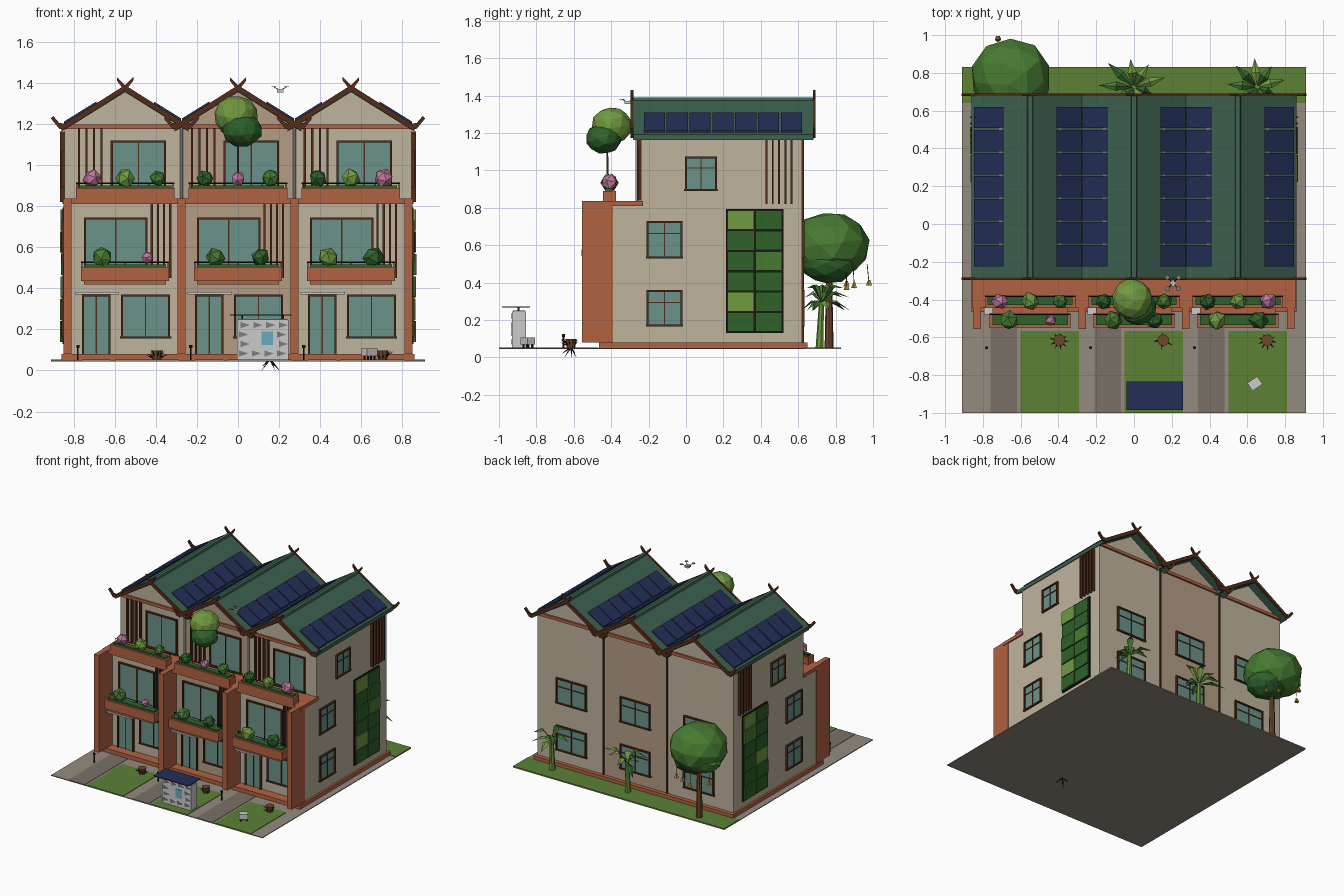
import bpy, bmesh, math, random
from mathutils import Vector, Matrix

if "Cube" in bpy.data.objects:
    bpy.data.objects.remove(bpy.data.objects["Cube"])
random.seed(4)

def mat(name, r, g, b):
    m = bpy.data.materials.new(name)
    m.diffuse_color = [(c / 255) ** 2.2 for c in (r, g, b)] + [1]
    m.use_nodes = True
    m.node_tree.nodes["Principled BSDF"].inputs["Base Color"].default_value = m.diffuse_color
    return m
WALL, WALL2 = mat("plaster", 190, 178, 156), mat("tan_plaster", 178, 156, 132)
TERRA, WOOD, DARK = mat("terracotta", 176, 98, 68), mat("wood", 84, 48, 32), mat("dark", 35, 30, 28)
GLASS, ROOF, SOLAR = mat("glass", 106, 146, 136), mat("roof_green", 64, 98, 80), mat("solar", 40, 50, 88)
PAVE, DRIVE, GRASS = mat("paving", 146, 138, 126), mat("drive", 120, 113, 104), mat("grass", 92, 128, 56)
LEAF, LIGHT, DEEP = mat("leaf", 72, 122, 52), mat("light_leaf", 112, 152, 66), mat("deep_leaf", 50, 98, 46)
PINK, WHITE, BARK = mat("blossom", 190, 118, 155), mat("pale_grey", 190, 190, 188), mat("bark", 112, 74, 48)
GREY, SCREEN, FRUIT = mat("grey", 125, 125, 128), mat("screen", 100, 170, 190), mat("fruit", 170, 140, 50)

def finish(name, bm, m):
    bmesh.ops.recalc_face_normals(bm, faces=bm.faces)
    me = bpy.data.meshes.new(name)
    bm.to_mesh(me); bm.free()
    ob = bpy.data.objects.new(name, me)
    bpy.context.collection.objects.link(ob)
    me.materials.append(m)
    return ob

def box(name, x0, x1, y0, y1, z0, z1, m, turn=0):
    bm = bmesh.new()
    M = (Matrix.Translation(((x0+x1)/2, (y0+y1)/2, (z0+z1)/2)) @ Matrix.Rotation(turn, 4, 'Z')
         @ Matrix.Diagonal((abs(x1-x0), abs(y1-y0), abs(z1-z0), 1)))
    bmesh.ops.create_cube(bm, size=1, matrix=M)
    return finish(name, bm, m)

def prism(name, pts, y0, y1, m):
    """Extrude an x-z outline along y."""
    bm = bmesh.new()
    f = bm.faces.new([bm.verts.new((x, y0, z)) for x, z in pts])
    r = bmesh.ops.extrude_face_region(bm, geom=[f])
    bmesh.ops.translate(bm, vec=(0, y1-y0, 0), verts=[v for v in r["geom"] if isinstance(v, bmesh.types.BMVert)])
    return finish(name, bm, m)

def ball(name, c, r, m, sub=1, squash=1.0, jitter=0.1):
    bm = bmesh.new()
    bmesh.ops.create_icosphere(bm, subdivisions=sub, radius=r)
    spin = Matrix.Rotation(random.uniform(0, 3), 3, (1, random.random(), random.random()))
    for v in bm.verts:
        p = spin @ v.co * random.uniform(1-jitter, 1+jitter)
        v.co = Vector((p.x, p.y, p.z*squash)) + Vector(c)
    return finish(name, bm, m)

def rod(name, a, b, r0, r1, m, n=8):
    a, b = Vector(a), Vector(b)
    d = b - a
    bm = bmesh.new()
    bmesh.ops.create_cone(bm, cap_ends=True, segments=n, radius1=r0, radius2=r1, depth=d.length,
        matrix=Matrix.Translation((a+b)/2) @ d.to_track_quat('Z', 'Y').to_matrix().to_4x4())
    return finish(name, bm, m)

def on_wall(name, face, u0, u1, z0, z1, d0, d1, m):
    """Box on a wall plane: face = (axis, plane, outward sign)."""
    ax, p, s = face
    a, b = sorted((p + s*d0, p + s*d1))
    return box(name, u0, u1, a, b, z0, z1, m) if ax == 'y' else box(name, a, b, u0, u1, z0, z1, m)

def window(name, face, u0, u1, z0, z1, bar=False):
    t = 0.01
    on_wall(name + "_glass", face, u0, u1, z0, z1, -0.01, 0.004, GLASS)
    for a, b, c, d in ((u0-t, u0, z0, z1), (u1, u1+t, z0, z1), (u0-t, u1+t, z1, z1+t), (u0-t*1.5, u1+t*1.5, z0-t, z0)):
        on_wall(name + "_frame", face, a, b, c, d, -0.01, 0.014, WOOD)
    um = (u0 + u1) / 2
    on_wall(name + "_mullion", face, um-.003, um+.003, z0, z1, 0, 0.009, WOOD)
    if bar:
        zb = z0 + (z1-z0)*.68
        on_wall(name + "_transom", face, u0, u1, zb-.003, zb+.003, 0, 0.009, WOOD)

def slats(name, face, u0, u1, z0, z1, n):
    for i in range(n):
        u = u0 + (u1-u0)*i/(n-1)
        on_wall(name, face, u-.005, u+.005, z0, z1, 0, 0.022, WOOD)

# Site
box("ground_slab", -.91, .91, -1, .83, .044, .05, PAVE)
box("back_lawn", -.91, .91, .64, .83, .05, .054, GRASS)
box("plinth", -.86, .86, -.465, .65, .05, .08, TERRA)
box("terrace_slab", -.855, .855, -.445, -.23, .81, .837, TERRA)
for s in (-1, 1):
    for x in (.275, .83):
        box("party_fin", s*x-.02, s*x+.02, -.555, -.39, .08, .837, TERRA)
    rod("downpipe", (s*.275, -.262, .83), (s*.275, -.262, 1.19), .008, .008, WHITE)
    box("back_joint", s*.275-.005, s*.275+.005, .62, .63, .08, 1.18, WOOD)

LOW, TOP, BACK = ('y', -.39, -1), ('y', -.24, -1), ('y', .62, 1)
RIDGE, K, HALF = 1.385, .62, .31
def rz(o):
    return RIDGE - K*abs(o)

# Three row houses
for i, c in enumerate((-.55, 0, .55)):
    w = WALL2 if i == 1 else WALL
    l, r = (-.295 if i == 0 else -.275), (.295 if i == 2 else .275)
    box("lower_walls", c+l, c+r, -.39, .62, .07, .82, w)
    prism("upper_walls", [(c+l, .81), (c+r, .81), (c+r, rz(r)-.025), (c, RIDGE-.025), (c+l, rz(l)-.025)], -.24, .62, w)
    for f in (TOP, BACK):
        on_wall("gable_beam", f, c+l, c+r, 1.175, 1.198, 0, .014, TERRA)
    # Openings and slats
    window("door", LOW, c-.2, c-.08, .08, .36)
    box("door_canopy", c-.245, c-.03, -.48, -.39, .37, .382, WHITE)
    window("ground_window", LOW, c-.01, c+.21, .165, .36)
    window("balcony_door", LOW, c-.19, c+.1, .45, .735)
    window("terrace_door", TOP, c-.06, c+.19, .85, 1.11)
    slats("lower_slat", LOW, c+.13, c+.22, .45, .81, 4)
    slats("upper_slat", TOP, c-.225, c-.115, .84, 1.18, 4)
    for z0, z1 in ((.175, .35), (.54, .72)):
        window("back_window", BACK, c-.12, c+.12, z0, z1, True)
    # Balcony and terrace planters with rails
    box("balcony_floor", c-.2, c+.2, -.54, -.39, .42, .44, TERRA)
    for x0, x1, y0, y1, z0, z1 in ((-.215, .215, -.55, -.47, .435, .505), (-.24, .24, -.445, -.375, .837, .89)):
        box("planter", c+x0, c+x1, y0, y1, z0, z1, TERRA)
        box("planting_strip", c+x0+.015, c+x1-.015, y0+.015, y1-.015, z1, z1+.012, DEEP)
        rod("rail", (c+x0, y1-.01, z1+.022), (c+x1, y1-.01, z1+.022), .003, .003, DARK, 6)
        for k in range(5):
            x = c + x0 + (x1-x0)*(k+.05)/4.1
            rod("rail_post", (x, y1-.01, z1), (x, y1-.01, z1+.022), .003, .003, DARK, 6)
    # Roof with ridge cap, bargeboards and solar panels
    prism("roof", [(c-HALF, rz(HALF)), (c, RIDGE), (c+HALF, rz(HALF)), (c+HALF, rz(HALF)-.03), (c, RIDGE-.03), (c-HALF, rz(HALF)-.03)], -.283, .683, ROOF)
    prism("ridge_cap", [(c-.018, rz(.018)-.005), (c-.012, RIDGE+.004), (c+.012, RIDGE+.004), (c+.018, rz(.018)-.005)], -.283, .683, ROOF)
    for s in (-1, 1):
        line = [(-.04, 1.43), (0, 1.39), (.295, 1.203), (.32, 1.205), (.35, 1.24)]
        out = [(c+s*x, z) for x, z in line] + [(c+s*x + (s*.012 if x > .33 else 0), z-d) for (x, z), d in zip(line[::-1], (.012, .028, .03, .03, .018))]
        for y in (-.296, .678):
            prism("bargeboard", out, y, y+.014, WOOD)
        outer = .297 if c*s > .1 else .272
        for k in range(7):
            y = -.225 + k*.122
            prism("solar_panel", [(c+s*.14, rz(.14)+.001), (c+s*.14, rz(.14)+.012), (c+s*outer, rz(outer)+.012), (c+s*outer, rz(outer)+.001)], y, y+.113, SOLAR)
        prism("panel_rail", [(c+s*.15, rz(.15)), (c+s*.15, rz(.15)+.007), (c+s*.165, rz(.165)+.007), (c+s*.165, rz(.165))], -.22, .62, GREY)
    # Front garden: drive, lawn, bollard, stump with roots
    box("driveway", c-.21, c-.07, -1, -.47, .05, .0525, DRIVE)
    box("front_lawn", c-.05, c+.26, -1, -.566, .05, .054, GRASS)
    rod("bollard", (c-.23, -.655, .05), (c-.23, -.655, .115), .005, .005, DARK, 6)
    rod("bollard_head", (c-.23, -.655, .11), (c-.23, -.655, .125), .009, .009, DARK, 6)
    sx, sy = c+.155, -.615
    rod("stump", (sx, sy, .05), (sx, sy, .098), .022, .031, BARK, 10)
    for k in range(9):
        a = k*2*math.pi/9 + i
        tip = (sx+.05*math.cos(a), sy-.008+.045*math.sin(a), random.uniform(.07, .1) if i != 1 or k % 2 else random.choice((.0, .02)))
        rod("root_spike", (sx, sy, .055), tip, .006, .0005, DARK, 4)

# Side walls, mirrored
for s in (-1, 1):
    f = ('x', s*.845, s)
    window("side_window", f, -.2, -.03, .54, .72, True)
    window("side_window", f, -.2, -.03, .175, .35, True)
    window("side_window", f, .005, .155, .9, 1.065, True)
    slats("side_slat", f, .43, .565, .82, 1.165, 5)
    on_wall("green_wall_frame", f, .215, .52, .13, .795, 0, .01, DARK)
    for col in range(2):
        for row in range(6):
            u, z = .222 + col*.149, .138 + row*.109
            on_wall("green_wall_panel", f, u, u+.142, z, z+.102, .005, random.uniform(.016, .024), random.choice((LEAF, DEEP, DEEP, LIGHT)))

# Balcony plants
for x, m, r in ((-.71, PINK, .045), (-.55, LIGHT, .05), (-.39, LEAF, .04), (-.16, DEEP, .045), (0, PINK, .036),
                (.16, LEAF, .045), (.39, DEEP, .045), (.55, LIGHT, .048), (.71, PINK, .048)):
    ball("terrace_shrub", (x, -.41, .935), r, m)
for x, m, r in ((-.66, LEAF, .052), (-.44, PINK, .03), (-.11, LEAF, .052), (.11, DEEP, .045), (.44, LIGHT, .052), (.66, DEEP, .052)):
    ball("balcony_shrub", (x, -.51, .55), r, m)

# Terrace tree
rod("terrace_trunk", (0, -.42, .88), (0, -.42, 1.16), .005, .004, BARK, 6)
ball("terrace_crown_top", (-.01, -.395, 1.24), .108, LIGHT, 2, .92, .04)
ball("terrace_crown_low", (.02, -.44, 1.17), .1, DEEP, 2, .82, .05)

# Back garden tree
rod("tree_trunk", (-.65, .765, .05), (-.65, .765, .45), .024, .016, BARK, 8)
ball("tree_crown", (-.65, .77, .6), .215, LEAF, 2, .83, .03)
ball("tree_crown_low", (-.6, .76, .5), .15, DEEP, 2, .7, .05)
ball("tree_crown_side", (-.73, .8, .54), .12, LEAF, 2, .8, .05)
for p in ((-.72, .98, .385), (-.52, .86, .36), (-.8, .86, .38), (-.6, .9, .37)):
    rod("fruit", p, (p[0], p[1], p[2]+.03), .018, .006, FRUIT, 5)
    rod("fruit_stem", p, (p[0], p[1]*.94+.047, .5), .002, .002, BARK, 4)

# Banana plants
for x in (0, .65):
    rod("banana_stem", (x, .715, .05), (x, .725, .3), .022, .014, LIGHT, 7)
    for k in range(9):
        a = k*2*math.pi/9 + .3 + x
        L = random.uniform(.13, .19) * (.6 if math.sin(a) < -.3 else 1)
        rise = random.choice((.1, .05, -.02))
        d, n = Vector((math.cos(a), math.sin(a), 0)), Vector((-math.sin(a), math.cos(a), 0))
        base = Vector((x, .725, .29))
        mid = base + d*L*.5 + Vector((0, 0, rise*.7 + .03))
        tip = base + d*L + Vector((0, 0, rise - .02))
        bm = bmesh.new()
        b, q, t, lft, rgt = [bm.verts.new(p) for p in (base, mid, tip, mid+n*.025-Vector((0, 0, .012)), mid-n*.025-Vector((0, 0, .012)))]
        for tri in ((b, q, lft), (q, t, lft), (b, rgt, q), (q, rgt, t)):
            bm.faces.new(tri)
        finish("banana_leaf", bm, random.choice((LEAF, DEEP, LIGHT)))

# Parcel kiosk with solar canopy
box("kiosk", -.005, .245, -.93, -.855, .05, .245, WHITE)
box("kiosk_band", .0, .24, -.925, -.86, .245, .25, LIGHT)
box("kiosk_screen", .115, .17, -.934, -.93, .125, .19, SCREEN)
for row in range(4):
    for col in range(4):
        x, z = .005 + col*.062 + (row % 2)*.008, .068 + row*.046
        if not (col in (1, 2) and row in (1, 2)):
            prism("kiosk_triangle", [(x, z), (x+.045, z+.015), (x, z+.03)], -.933, -.929, GREY)
for x in (.02, .22):
    box("canopy_post", x-.004, x+.004, -.9, -.89, .24, .268, DARK)
box("kiosk_canopy", -.04, .26, -.985, -.835, .267, .273, SOLAR)

# Robot mower
box("mower_body", .608, .672, -.87, -.82, .07, .108, WHITE, .6)
for dx, dy in ((-.03, -.005), (.01, .028), (-.008, -.03), (.03, .004)):
    rod("mower_leg", (.64+dx*.8, -.845+dy*.8, .05), (.64+dx*.8, -.845+dy*.8, .075), .006, .006, DARK, 6)

# Drone
box("drone_body", .19, .222, -.33, -.296, 1.355, 1.37, WHITE)
for sx in (-1, 1):
    for sy in (-1, 1):
        p = (.206+sx*.03, -.313+sy*.03, 1.38)
        rod("drone_arm", (.206, -.313, 1.365), p, .002, .002, DARK, 4)
        rod("drone_rotor", p, (p[0], p[1], 1.383), .014, .014, GREY, 6)
